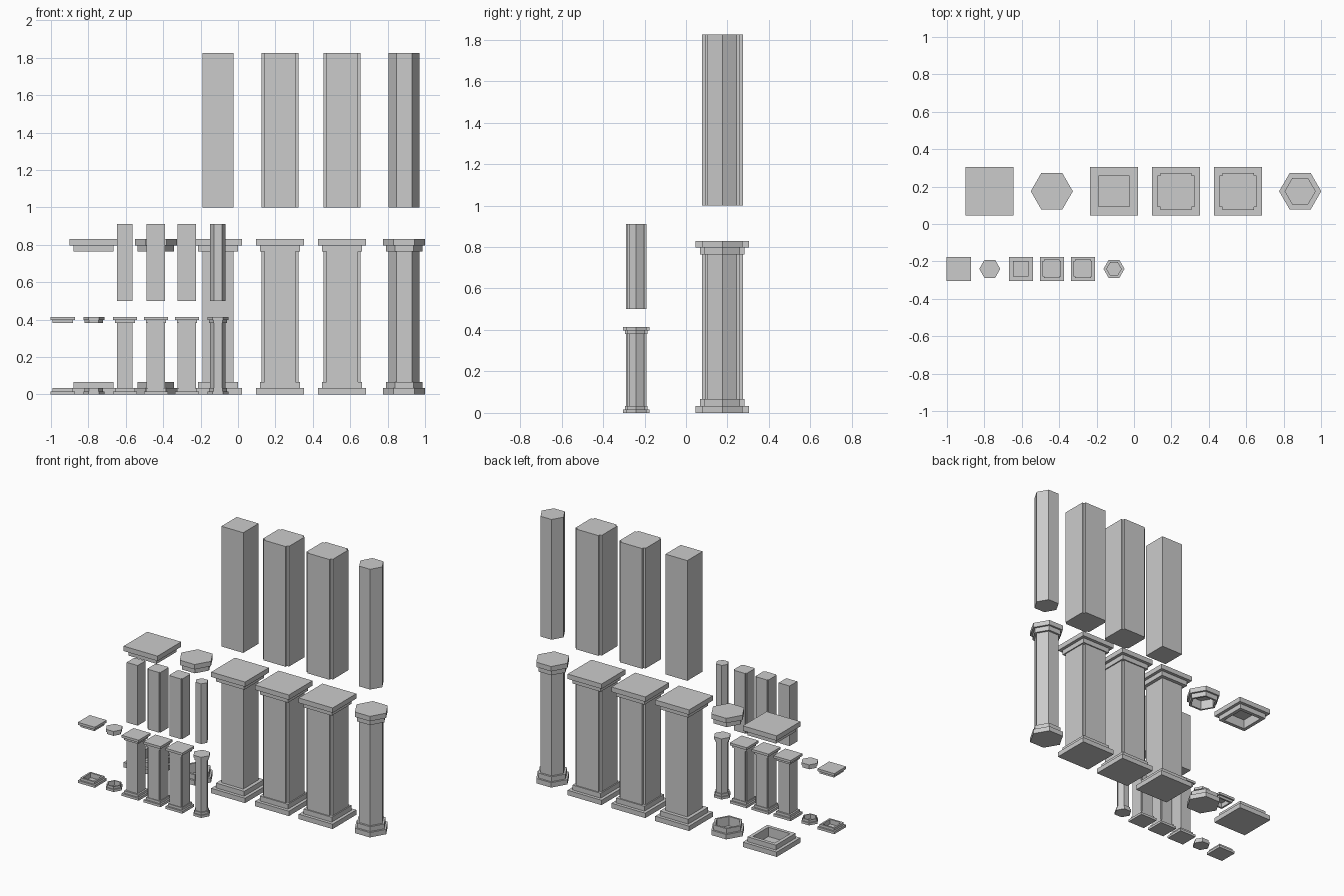
import bpy, bmesh
from math import cos, sin, pi

if "Cube" in bpy.data.objects:
    bpy.data.objects.remove(bpy.data.objects["Cube"])

H = 0.83            # full column height
T = 0.0335          # height of one moulding tier
FLOOR = 0.003       # thin closing plate of the hollow pieces


def square(h):
    return [(h, h), (-h, h), (-h, -h), (h, -h)]


def hexagon(r):
    return [(r * cos(i * pi / 3), r * sin(i * pi / 3)) for i in range(6)]


def notched(h, n=0.015):
    pts, c = [], h - n
    for k in range(4):
        for x, y in ((h, c), (c, c), (c, h)):
            for _ in range(k):
                x, y = -y, x
            pts.append((x, y))
    return pts


def loft(bm, rings):
    """Skin a stack of (outline, z) rings and close both ends."""
    loops = [[bm.verts.new((x, y, z)) for x, y in pts] for pts, z in rings]
    for a, b in zip(loops, loops[1:]):
        n = len(a)
        for i in range(n):
            bm.faces.new((a[i], a[(i + 1) % n], b[(i + 1) % n], b[i]))
    bm.faces.new(loops[0][::-1])
    bm.faces.new(loops[-1])


def moulding(bm, shape, wide, mid, top, hole=None):
    """Two-tier base, or the same turned over as a capital."""
    rings = [(shape(wide), 0), (shape(wide), T), (shape(mid), T), (shape(mid), 2 * T)]
    if hole:
        rings += [(shape(hole), 2 * T), (shape(hole), FLOOR)]
    if top:
        rings = [(p, H - z) for p, z in rings]
    loft(bm, rings)


def finish(bm, name, loc, s):
    bmesh.ops.recalc_face_normals(bm, faces=bm.faces)
    bmesh.ops.scale(bm, vec=(s, s, s), verts=bm.verts)
    me = bpy.data.meshes.new(name)
    bm.to_mesh(me)
    bm.free()
    ob = bpy.data.objects.new(name, me)
    ob.location = loc
    bpy.context.collection.objects.link(ob)


SQ = (square, 0.1285, 0.107)
HX = (hexagon, 0.1125, 0.098)
SHAFTS = [("square", SQ, square(0.083)),
          ("notched_a", SQ, notched(0.099)),
          ("notched_b", SQ, notched(0.099)),
          ("hexagonal", HX, hexagon(0.083))]

# Large row at the back, half-size row at the front
for size, s, x0, y in (("large", 1.0, -0.7715, 0.175), ("small", 0.5, -0.937, -0.24)):
    step = 0.332 * s

    # Loose hollow bases and capitals
    for i, (kind, m) in enumerate((("square", SQ), ("hexagonal", HX))):
        for part, top in (("base", False), ("capital", True)):
            bm = bmesh.new()
            moulding(bm, *m, top, hole=0.083)
            finish(bm, f"{size}_{kind}_{part}", (x0 + i * step, y, 0), s)

    # Complete columns with a loose shaft floating above each
    for i, (kind, m, outline) in enumerate(SHAFTS, start=2):
        x = x0 + i * step
        bm = bmesh.new()
        moulding(bm, *m, False)
        moulding(bm, *m, True)
        loft(bm, [(outline, 2 * T), (outline, H - 2 * T)])
        finish(bm, f"{size}_{kind}_column", (x, y, 0), s)

        bm = bmesh.new()
        loft(bm, [(outline, 0), (outline, H - 2 * FLOOR)])
        finish(bm, f"{size}_{kind}_shaft", (x, y, s), s)
